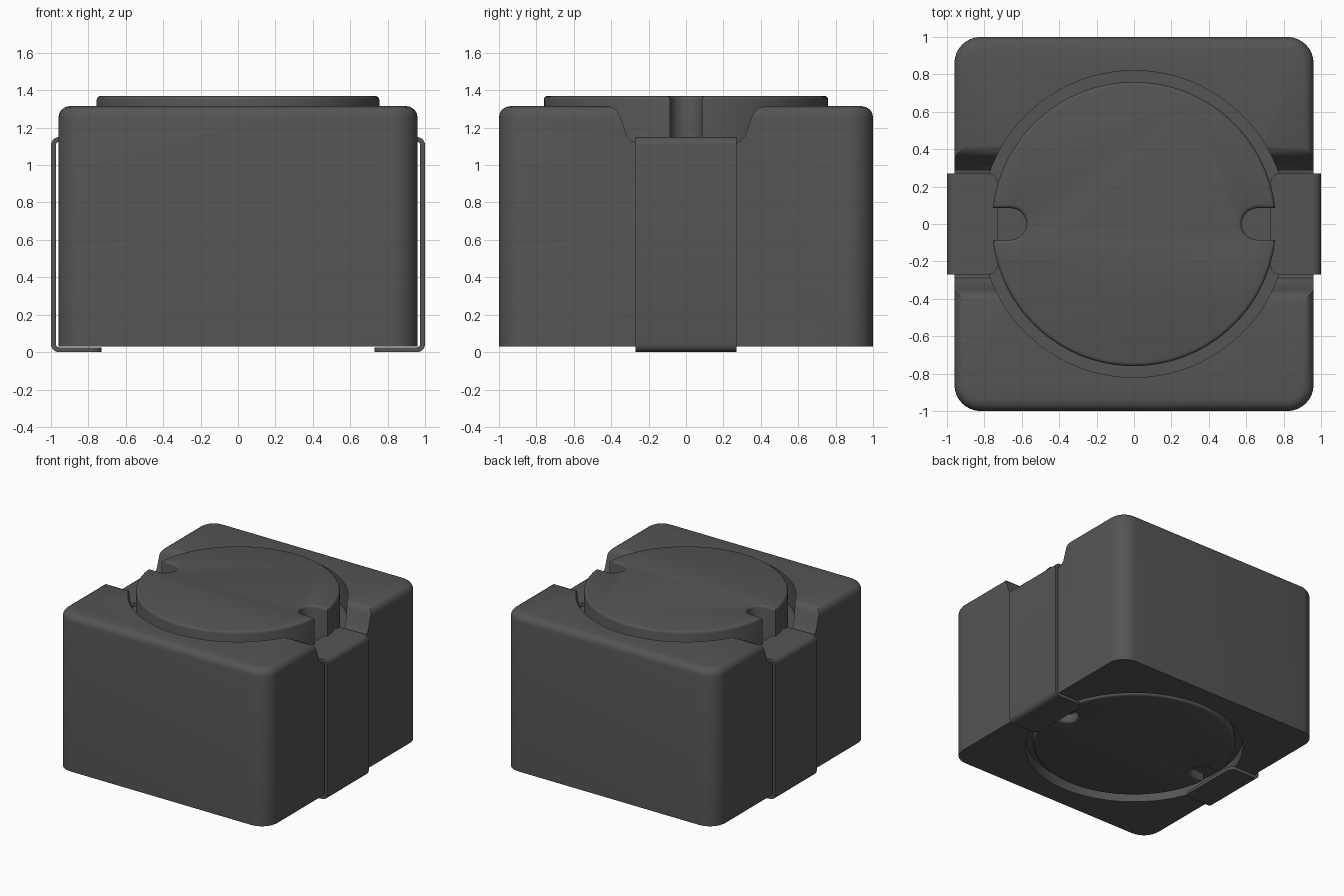
import bpy, bmesh, math
from math import sin, cos, pi, radians

cube = bpy.data.objects.get("Cube")
if cube:
    bpy.data.objects.remove(cube, do_unlink=True)

grey = bpy.data.materials.new("dark grey ferrite")
grey.use_nodes = True
COLOUR = (0.09, 0.09, 0.09, 1)
grey.diffuse_color = COLOUR
grey.node_tree.nodes["Principled BSDF"].inputs["Base Color"].default_value = COLOUR


def make_object(name, bm):
    bmesh.ops.recalc_face_normals(bm, faces=bm.faces)
    mesh = bpy.data.meshes.new(name)
    bm.to_mesh(mesh)
    bm.free()
    mesh.materials.append(grey)
    obj = bpy.data.objects.new(name, mesh)
    bpy.context.collection.objects.link(obj)
    return obj


def prism(outline, direction):
    """Extrude a closed outline of 3D points along a direction."""
    bm = bmesh.new()
    base = bm.faces.new([bm.verts.new(p) for p in outline])
    result = bmesh.ops.extrude_face_region(bm, geom=[base], use_keep_orig=True)
    moved = [g for g in result["geom"] if isinstance(g, bmesh.types.BMVert)]
    bmesh.ops.translate(bm, vec=direction, verts=moved)
    bmesh.ops.recalc_face_normals(bm, faces=bm.faces)
    return bm


def bevel_rim(bm, heights, width, segments):
    edges = [e for e in bm.edges
             if any(all(abs(v.co.z - h) < 1e-4 for v in e.verts) for h in heights)]
    bmesh.ops.bevel(bm, geom=edges, offset=width, segments=segments,
                    profile=0.5, affect='EDGES')


def circle(radius, z, count):
    return [(radius * cos(2 * pi * i / count), radius * sin(2 * pi * i / count), z)
            for i in range(count)]


def smooth(obj, angle=35):
    bpy.ops.object.select_all(action='DESELECT')
    obj.select_set(True)
    bpy.context.view_layer.objects.active = obj
    bpy.ops.object.shade_smooth_by_angle(angle=radians(angle))


def cut(obj, cutter):
    mod = obj.modifiers.new("cut", 'BOOLEAN')
    mod.operation = 'DIFFERENCE'
    mod.solver = 'EXACT'
    mod.object = cutter
    bpy.context.view_layer.objects.active = obj
    bpy.ops.object.modifier_apply(modifier=mod.name)
    bpy.data.objects.remove(cutter, do_unlink=True)


# Outer shield: rounded block with soft top edge
BOTTOM, TOP = 0.03, 1.315
HALF_X, HALF_Y, CORNER = 0.96, 1.0, 0.14
outline = []
for quarter, (sx, sy) in enumerate([(1, 1), (-1, 1), (-1, -1), (1, -1)]):
    for i in range(9):
        a = (quarter + i / 8) * pi / 2
        outline.append((sx * (HALF_X - CORNER) + CORNER * cos(a),
                        sy * (HALF_Y - CORNER) + CORNER * sin(a), BOTTOM))
bm = prism(outline, (0, 0, TOP - BOTTOM))
bevel_rim(bm, [TOP], 0.06, 4)
shield = make_object("shield_block", bm)

# Round bore through the shield
cut(shield, make_object("bore_cutter", prism(circle(0.82, -0.2, 96), (0, 0, 2))))

# Sloped side notches for the terminals
slope = [(0.25, 1.12), (0.29, 1.127), (0.315, 1.155), (0.35, 1.255),
         (0.365, 1.285), (0.385, 1.305), (0.42, 1.317), (0.42, 1.6)]
notch = [(-1.5, y, z) for y, z in slope]
notch += [(-1.5, -y, z) for y, z in reversed(slope)]
cut(shield, make_object("notch_cutter", prism(notch, (3, 0, 0))))
smooth(shield)

# Core: disc with a round-ended slot on each side
R, SLOT, SLOT_X = 0.76, 0.085, 0.66
start = math.asin(SLOT / R)
half = []
for i in range(33):
    a = start + (pi - 2 * start) * i / 32
    half.append((R * cos(a), R * sin(a)))
for i in range(11):
    a = pi / 2 - pi * i / 10
    half.append((-SLOT_X + SLOT * cos(a), SLOT * sin(a)))
core_outline = [(s * x, s * y, 0.05) for s in (1, -1) for x, y in half]
bm = prism(core_outline, (0, 0, 1.32))
bevel_rim(bm, [0.05, 1.37], 0.02, 3)
smooth(make_object("core", bm))

# Winding that fills the space between core and bore
smooth(make_object("winding", prism(circle(0.825, 0.12, 64), (0, 0, 0.98))))

# Clip terminals: bent strips, path points are (x, z, half width)
BEND, OUT, LOW, HIGH, WIDE = 0.03, 0.987, 0.013, 1.137, 0.27
tip = [(0.73, 0.225), (0.735, 0.247), (0.75, 0.263), (0.775, WIDE)]
path = [(x, LOW, w) for x, w in tip]
for centre_z, first in ((LOW + BEND, -pi / 2), (HIGH - BEND, 0)):
    for i in range(6):
        a = first + i * pi / 10
        path.append((OUT - BEND + BEND * cos(a), centre_z + BEND * sin(a), WIDE))
path += [(x, HIGH, w) for x, w in reversed(tip)]

for name, side in (("left_terminal", 1), ("right_terminal", -1)):
    bm = bmesh.new()
    rows = [[bm.verts.new((side * x, s * w, z)) for s in (-1, 1)] for x, z, w in path]
    for a, b in zip(rows, rows[1:]):
        bm.faces.new((a[0], a[1], b[1], b[0]))
    terminal = make_object(name, bm)
    solid = terminal.modifiers.new("thickness", 'SOLIDIFY')
    solid.thickness = 0.026
    solid.offset = 0
    bpy.context.view_layer.objects.active = terminal
    bpy.ops.object.modifier_apply(modifier=solid.name)
    smooth(terminal)
